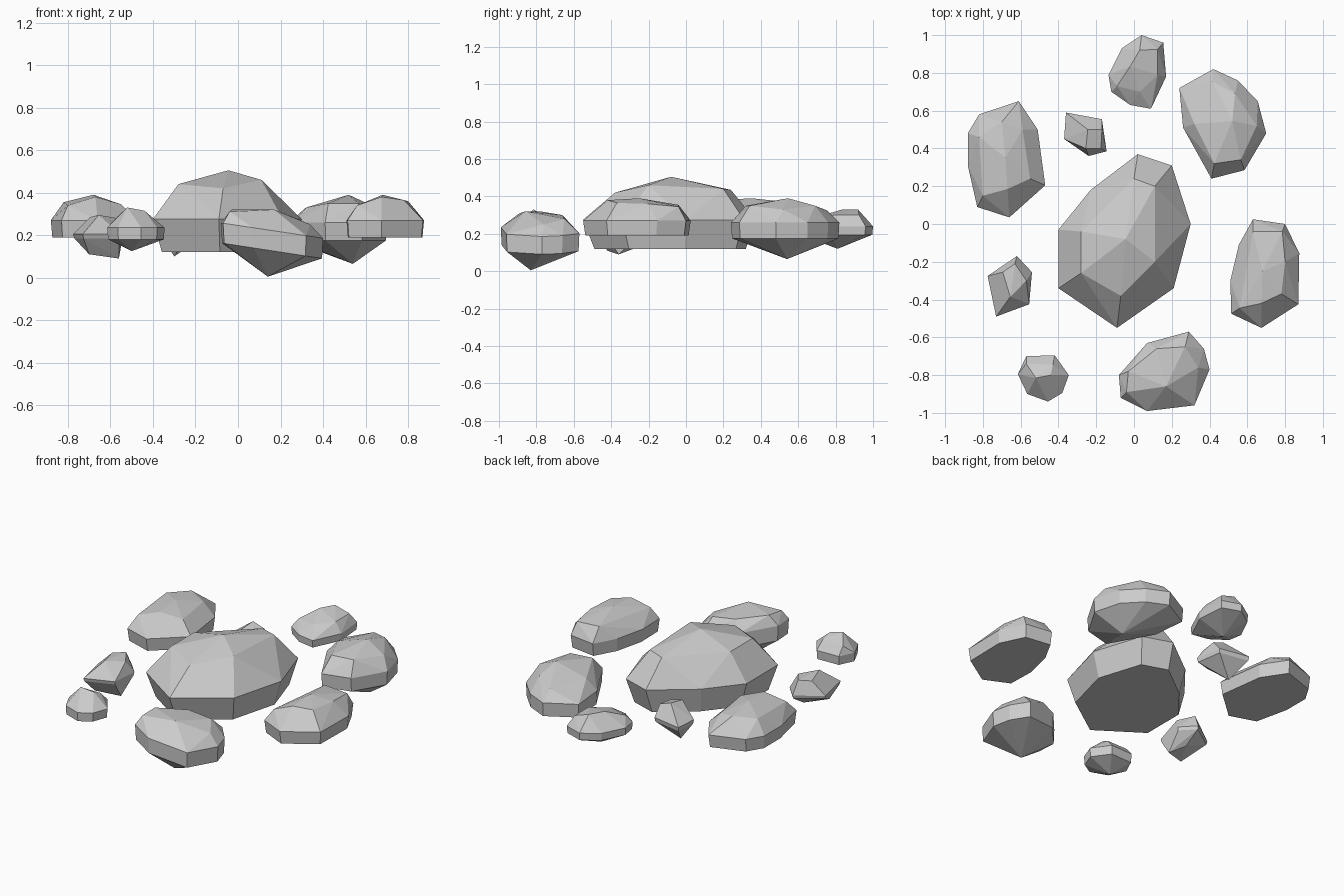
import bpy, bmesh
from math import radians
from mathutils import Vector


def rock(name, rim, low, high, top, base=(), taper=0.95, slope=0.0):
    """Faceted boulder: a rim band from low to high, capped by top and base points."""
    cx = sum(p[0] for p in rim) / len(rim)
    cy = sum(p[1] for p in rim) / len(rim)
    pts = []
    for x, y in rim:
        tilt = slope * (x - cx)
        pts.append((x, y, high + tilt))
        pts.append((cx + (x - cx) * taper, cy + (y - cy) * taper, low + tilt))
    bm = bmesh.new()
    for p in pts + list(top) + list(base):
        bm.verts.new(Vector(p))
    hull = bmesh.ops.convex_hull(bm, input=bm.verts)
    loose = {g for g in hull["geom_interior"] + hull["geom_unused"]
             if isinstance(g, bmesh.types.BMVert)}
    bmesh.ops.delete(bm, geom=list(loose), context="VERTS")
    bmesh.ops.dissolve_limit(bm, angle_limit=radians(4), verts=bm.verts, edges=bm.edges)
    bmesh.ops.recalc_face_normals(bm, faces=bm.faces)
    me = bpy.data.meshes.new(name)
    bm.to_mesh(me)
    bm.free()
    ob = bpy.data.objects.new(name, me)
    bpy.context.collection.objects.link(ob)
    return ob


# Large central boulder
rock("central_boulder",
     [(.02, .37), (.20, .31), (.30, 0), (.21, -.34), (-.09, -.55),
      (-.40, -.34), (-.40, -.03), (-.23, .18)], .12, .275,
     [(-.045, -.08, .505), (0, .24, .435), (.11, .20, .44), (.11, -.20, .46),
      (-.07, -.38, .42), (-.28, -.26, .44), (-.28, -.04, .44)], taper=.88)

# Medium boulders around it
rock("front_boulder",
     [(.29, -.57), (.37, -.66), (.40, -.77), (.32, -.96), (.07, -.99),
      (-.07, -.92), (-.08, -.80), (.07, -.63)], .125, .22,
     [(-.03, -.78, .32), (-.04, -.89, .31), (.17, -.86, .32), (.12, -.66, .30),
      (.27, -.65, .28), (.34, -.76, .25)],
     [(.14, -.83, .005)], taper=.98, slope=-.15)

rock("right_boulder",
     [(.63, .025), (.80, 0), (.875, -.155), (.87, -.425), (.675, -.55),
      (.515, -.475), (.51, -.30), (.555, -.11)], .19, .27,
     [(.56, -.445, .34), (.675, -.42, .38), (.78, -.37, .365), (.68, -.25, .39),
      (.80, -.20, .36), (.785, -.04, .345), (.63, -.04, .355)], taper=.96)

rock("left_boulder",
     [(-.61, .65), (-.51, .50), (-.47, .205), (-.66, .035), (-.83, .09),
      (-.88, .31), (-.88, .48), (-.82, .58)], .19, .27,
     [(-.67, .185, .38), (-.55, .24, .345), (-.80, .15, .34), (-.68, .35, .39),
      (-.82, .46, .355), (-.70, .54, .37), (-.59, .50, .345)], taper=.96)

rock("back_right_boulder",
     [(.42, .82), (.55, .76), (.655, .65), (.70, .48), (.585, .285),
      (.41, .24), (.26, .51), (.24, .72)], .175, .26,
     [(.52, .545, .39), (.415, .755, .325), (.32, .53, .33), (.425, .32, .35),
      (.565, .34, .35), (.65, .52, .33), (.535, .69, .35)],
     [(.54, .54, .065)], taper=.98)

rock("back_boulder",
     [(.04, 1.0), (.155, .96), (.17, .78), (.09, .61), (-.02, .63),
      (-.12, .70), (-.135, .79), (-.065, .93)], .195, .24,
     [(-.02, .835, .33), (.03, .70, .29), (.03, .92, .33), (.125, .925, .30),
      (.125, .79, .30), (-.09, .73, .285)],
     [(.02, .81, .12)], taper=.98)

# Small stones filling the gaps
rock("back_stone",
     [(-.36, .59), (-.17, .555), (-.145, .385), (-.24, .36), (-.37, .45)], .20, .225,
     [(-.245, .50, .315), (-.17, .50, .29), (-.175, .40, .28), (-.255, .40, .30)],
     [(-.30, .48, .10)], taper=.96)

rock("left_stone",
     [(-.62, -.17), (-.54, -.255), (-.555, -.425), (-.73, -.49), (-.775, -.275)], .185, .205,
     [(-.695, -.255, .285), (-.63, -.21, .29), (-.57, -.30, .28), (-.655, -.385, .295)],
     [(-.56, -.36, .09), (-.70, -.42, .11), (-.62, -.28, .12)], taper=.96)

rock("front_left_stone",
     [(-.57, -.70), (-.42, -.695), (-.345, -.80), (-.38, -.895), (-.455, -.94),
      (-.565, -.90), (-.615, -.795)], .18, .235,
     [(-.43, -.745, .29), (-.57, -.74, .285), (-.44, -.80, .315), (-.52, -.815, .33)],
     [(-.50, -.81, .125)], taper=.97)
